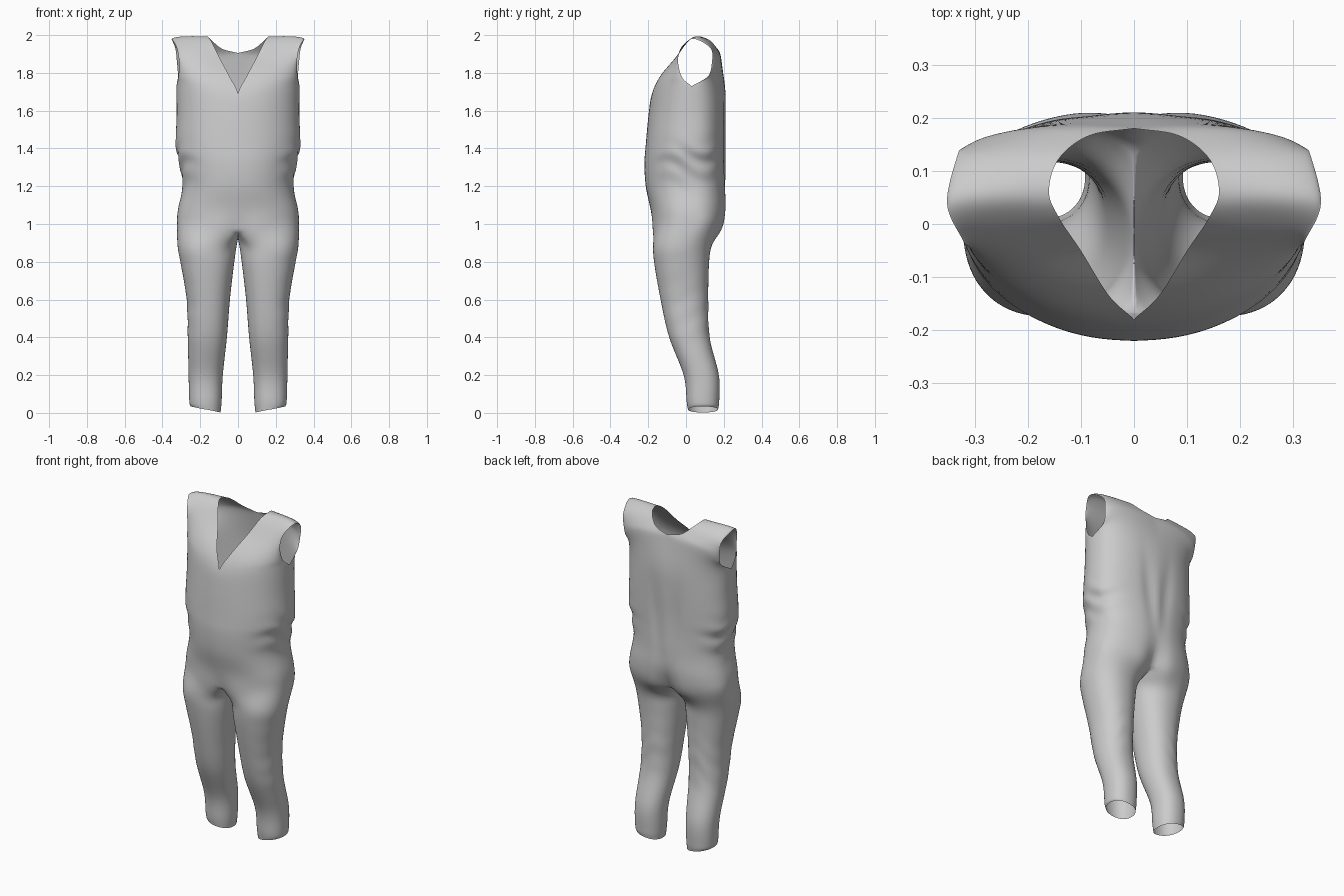
import bpy, bmesh
from math import sin, cos, pi, exp, radians
from mathutils import Vector

if "Cube" in bpy.data.objects:
    bpy.data.objects.remove(bpy.data.objects["Cube"])

M, K, SUB = 56, 16, 9          # outer columns, inner-leg columns, steps per key row
H = M // 2
LEG_ARC = radians(130)


def power(v, n=2.2):
    return (abs(v) ** (2 / n)) * (1 if v >= 0 else -1)


# Key rings of one leg: z, inner x, outer x, front y, back y
LEGS = [(0.02, .092, .25, .01, .17), (.06, .086, .258, .003, .176),
        (.2, .08, .262, -.012, .175), (.4, .058, .266, -.09, .125),
        (.6, .042, .272, -.135, .118), (.78, .021, .302, -.167, .122),
        (.88, .007, .32, -.175, .135)]
# Key rings of the torso: z, half width, front y, back y, front dip, back dip, squareness
TORSO = [(.99, .324, -.184, .2, .018, .05, 2.75), (1.08, .318, -.188, .217, 0, .02, 2.5),
         (1.2, .294, -.213, .212, 0, .005, 2.2), (1.32, .31, -.22, .208, 0, 0, 2.1),
         (1.42, .33, -.213, .208, 0, 0, 2.05), (1.58, .325, -.198, .21, 0, 0, 2.05),
         (1.71, .326, -.18, .207, 0, 0, 2.1)]
# Shoulder rows: neck edge point, armhole edge point, bulge in y
FRONT = [((.047, -.135, 1.785), (.316, -.02, 1.775), -.004),
         ((.1, -.05, 1.885), (.312, -.042, 1.86), -.006),
         ((.14, .01, 1.965), (.325, -.025, 1.935), 0)]
RIDGE = ((.16, .06, 1.993), (.352, .04, 1.98), 0)
BACK = [((0, .18, 1.905), (.318, .115, 1.78), .016),
        ((.085, .166, 1.928), (.323, .137, 1.855), .007),
        ((.142, .122, 1.975), (.332, .13, 1.93), 0)]


def leg_point(row, ang):
    z, xi, xo, yf, yb = row
    x = (xi + xo) / 2 + (xo - xi) / 2 * power(cos(ang))
    y = (yf + yb) / 2 + (yb - yf) / 2 * power(sin(ang))
    if z < .05:                      # slanted hem
        z = .018 + .016 * cos(ang)
    return Vector((x, y, max(z, 0)))


def torso_point(row, t):
    z, a, yf, yb, df, db, n = row
    ang = pi * (t - .5)
    c, s, yc = cos(ang), sin(ang), .03
    x = a * power(c) if 0 < t < 1 else 0
    g = exp(-(x / .06) ** 2)
    if s < 0:
        y = yc + (yc - yf) * power(s, n) + df * g
    else:
        y = yc + (yb - yc) * power(s, max(n, 2.5)) - db * g
    if row is TORSO[-1]:             # underarm is higher than the neckline point
        z = 1.69 + .04 * c if s < 0 else 1.73 - .01 * s
    if row is TORSO[0]:              # lower in the middle, above the crotch
        z = .965 + .035 * c
    return Vector((x, y, z))


def shoulder_point(row, s):
    a, b, bulge = row
    wx, wy = sin(s * pi / 2), 1 - cos(s * pi / 2)
    return Vector((a[0] + (b[0] - a[0]) * wx,
                   a[1] + (b[1] - a[1]) * wy + bulge * sin(pi * s),
                   a[2] + (b[2] - a[2]) * s + .007 * sin(pi * s)))


def spline(keys, after=None):
    p = [2 * keys[0] - keys[1]] + keys + [after or 2 * keys[-1] - keys[-2]]
    out = []
    for i in range(1, len(p) - 2):
        a, b, c, d = p[i - 1:i + 3]
        for k in range(SUB):
            t = k / SUB
            out.append(.5 * (2 * b + (c - a) * t + (2 * a - 5 * b + 4 * c - d) * t * t
                             + (3 * b - a - 3 * c + d) * t ** 3))
    return out + [keys[-1].copy()]


def split_spline(keys, i, after):
    # spline with a corner at key i
    return spline(keys[:i + 1])[:-1] + spline(keys[i:], after)


def outer_column(j, rows, other):
    t = j / M
    s = 1 - abs(t - .5) * 2
    keys = [leg_point(r, LEG_ARC * (2 * t - 1)) for r in LEGS]
    keys += [torso_point(r, t) for r in TORSO]
    keys += [shoulder_point(r, s) for r in rows + [RIDGE]]
    top = len(LEGS) + len(TORSO) - 1
    after = shoulder_point(other[-1], s)
    if j == H:                       # side seam splits into the armhole
        return split_spline(keys, top, after)
    plain = spline(keys, after)
    if rows is BACK:                 # the back neckline turns sharply at the centre
        w = exp(-(s / .3) ** 2)
        return [p.lerp(q, w) for p, q in zip(plain, split_spline(keys, top + 1, after))]
    return plain


def inner_column(i):
    f = i / K
    ang = LEG_ARC + f * (2 * pi - 2 * LEG_ARC)
    y0, y1 = torso_point(TORSO[0], 1).y, torso_point(TORSO[0], 0).y
    arc = Vector((0, y0 + (y1 - y0) * f, .965 - .045 * sin(pi * f)))
    return spline([leg_point(r, ang) for r in LEGS] + [arc])


def bump(v, c, w):
    return exp(-((v - c) / w) ** 2)


def drape(p):
    x, y, z = max(p.x, 0), p.y, p.z
    side = min(1, max(0, (x - .18) / .1))
    # waist, knee and back folds
    waist = side * bump(z, 1.33, .1) * sin(z * 58 + y * 14 + 2 * sin(y * 19)) * .009
    knee = bump(z, .5, .17) * sin(z * 50 - y * 28 + x * 22) * .003
    x += (waist + knee) if x > .16 else 0
    if y > .06:
        y += bump(z, .52, .14) * sin(z * 52 + x * 35 + 2 * sin(x * 30)) * .003
        groove = bump(x, .035 + .1 * (z - 1.15), .022) * bump(z, 1.42, .2)
        y -= .017 * groove
    elif y < -.05:
        y += side * waist * .5
    return Vector((x, y, max(z, 0)))


def add_grid(bm, cols):
    vs = [[bm.verts.new(drape(p)) for p in c] for c in cols]
    for a, b in zip(vs, vs[1:]):
        for k in range(len(a) - 1):
            bm.faces.new((a[k], b[k], b[k + 1], a[k + 1]))


# Half of the garment: front panel, back panel, inner leg
bm = bmesh.new()
front = [outer_column(j, FRONT, BACK) for j in range(H + 1)]
back = [outer_column(j, BACK, FRONT) for j in range(H, M + 1)]
n = len(LEGS) * SUB + 1
inner = [back[-1][:n]] + [inner_column(i) for i in range(1, K)] + [front[0][:n]]
for panel in (front, back, inner):
    add_grid(bm, panel)
bmesh.ops.remove_doubles(bm, verts=bm.verts, dist=.0002)
# Relax the surface a little so the panels flow into each other
for _ in range(6):
    bmesh.ops.smooth_vert(bm, factor=.5, use_axis_x=True, use_axis_y=True, use_axis_z=True,
                          verts=[v for v in bm.verts if not v.is_boundary])
bmesh.ops.recalc_face_normals(bm, faces=bm.faces)
mesh = bpy.data.meshes.new("jumpsuit")
bm.to_mesh(mesh)
bm.free()
suit = bpy.data.objects.new("jumpsuit", mesh)
bpy.context.collection.objects.link(suit)

# Mirror to the other side and shade smooth
mod = suit.modifiers.new("mirror", 'MIRROR')
mod.use_clip = True
mod.merge_threshold = .001
for poly in mesh.polygons:
    poly.use_smooth = True
